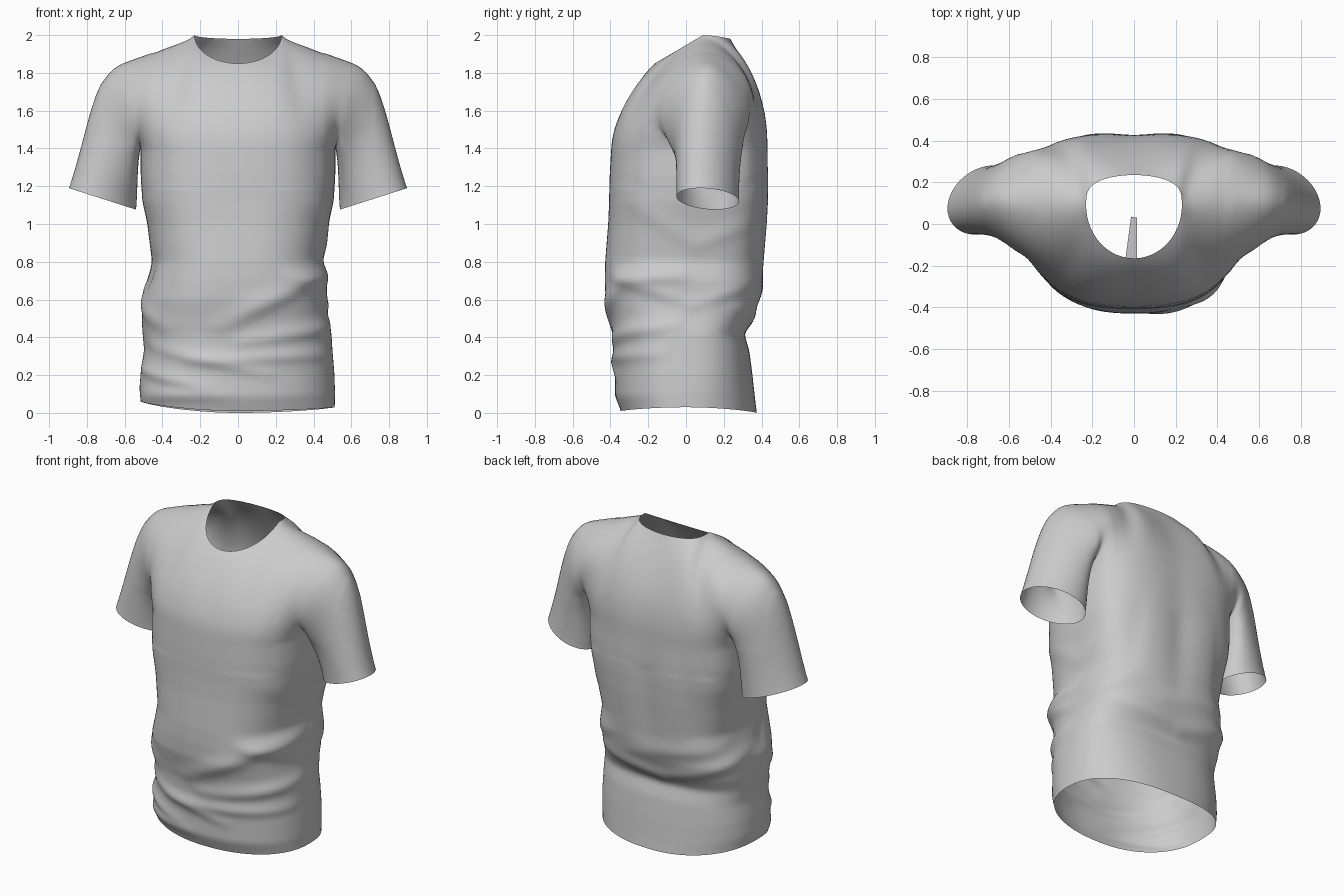
import bpy, bmesh, math
from mathutils import Vector as V

if "Cube" in bpy.data.objects:
    bpy.data.objects.remove(bpy.data.objects["Cube"])

M, ROWS, R, SR = 64, 84, 26, 30     # columns per half, body rows, yoke rows, sleeve rows
NECK = 14 / 32                      # share of the half panel taken by the neckline
TOP = 1.4                           # armpit height

# body profile: z, left half width, right half width, front y, back y
PROFILE = [
    (0.00, .515, .512, -.345, .375), (0.08, .522, .514, -.375, .365),
    (0.20, .514, .510, -.375, .352), (0.33, .497, .500, -.380, .335),
    (0.42, .505, .495, -.385, .308), (0.50, .510, .478, -.400, .350),
    (0.60, .505, .465, -.425, .388), (0.70, .478, .472, -.430, .405),
    (0.80, .455, .450, -.428, .415), (1.00, .480, .480, -.412, .432),
    (1.12, .506, .506, -.407, .438), (1.25, .515, .515, -.405, .440),
    (1.40, .515, .515, -.396, .434)]

# cloth folds: start angle, start z, end angle, end z, width, height (-90 = front)
FOLDS = [
    (-8, .73, -55, .71, .05, .024), (-50, .69, -100, .45, .05, .022),
    (-10, .47, -90, .37, .04, .020), (-20, .31, -120, .27, .035, .016),
    (-150, .35, -70, .20, .035, .016), (-170, .24, -110, .13, .030, .016),
    (-165, .08, -100, .09, .030, .012), (-180, .62, -135, .45, .050, .016),
    (-150, .80, -165, .66, .040, -.014), (-60, .72, 0, .57, .040, .014),
    (0, .57, 50, .68, .040, .014), (-45, 1.1, 0, .88, .050, .008),
    (0, .88, 40, 1.0, .050, .008), (35, .55, 100, .47, .045, .018),
    (100, .47, 175, .66, .045, .018), (75, .62, 150, .72, .050, .012),
    (90, .75, 90, 1.5, .080, -.016), (50, .8, 55, 1.3, .060, -.010),
    (130, .8, 125, 1.3, .060, -.010)]


def lerp(a, b, t):
    return a + (b - a) * t


def bezier(p, t):
    s = 1 - t
    return p[0] * s**3 + p[1] * (3 * s * s * t) + p[2] * (3 * s * t * t) + p[3] * t**3


def profile(z):
    for a, b in zip(PROFILE, PROFILE[1:]):
        if z <= b[0] + 1e-9:
            t = (z - a[0]) / (b[0] - a[0])
            return [lerp(a[i], b[i], t) for i in range(1, 5)]
    return PROFILE[-1][1:]


def body_point(j, z, back):
    """Point on the horizontal body section; j = 0 right side, M left side."""
    wl, wr, yf, yb = profile(z)
    phi = math.pi * j / M
    c, s = math.cos(phi), math.sin(phi)
    n = lerp(2.3, 3.2 if back else 2.75, min(1, z / 1.2))
    r = (abs(c)**n + abs(s)**n) ** (-1 / n)
    yc = .08 * z / TOP
    x = (wr if c > 0 else wl) * r * c
    y = yc + ((yb if back else yf) - yc) * r * s
    hem = .03 * c * c + (.03 * c * c if c < 0 else 0) + (0 if back else .01 * s * s)
    return V((x, y, z + hem * max(0, 1 - z / .35)))


def yoke_curve(j, back):
    """Bezier control points of one column from armpit level to neck or shoulder."""
    k = (j - M // 2) / (M // 2)
    a, side = abs(k), (-1 if k > 0 else 1)
    p0 = body_point(j, TOP, back)
    tip, corner = V((.61, .11, 1.86)), V((.23, .09, 2.0))
    off_c = V((0, .065, -.12)) if back else V((0, -.08, -.07))
    off_n = V((.03, .20, -.08)) if back else V((.03, -.23, -.10))
    off_t = V((0, .20, -.045)) if back else V((0, -.22, -.045))
    if a <= NECK:
        s = a / NECK
        c = max(0, math.cos(s * math.pi / 2))
        x = .23 * math.sin(s * math.pi / 2)
        p3 = V((x, .09 + .145 * c**.6, 2 - .02 * c)) if back else V((x, .09 - .255 * c, 2 - .15 * c))
    else:
        s = (a - NECK) / (1 - NECK)
        p3 = lerp(corner, tip, s)
    ease = s * s * (3 - 2 * s)
    off = lerp(off_c, off_n, ease) if a <= NECK else lerp(off_n, off_t, ease)
    if a > NECK:        # fullness over the shoulder blades and chest corners
        off = off + V((.02, .12 if back else -.07, -.02)) * math.sin(math.pi * s)
    p2 = p3 + off
    p3.x, p2.x = p3.x * side, p2.x * side
    up = V((0, .015, .22)) if back else V((0, -.004, .15))
    out = V((.005 * side, .44, .0)) if back else V((.005 * side, -.39, .0))
    return p0, p0 + lerp(up, out, a**3.2), p2, p3


def add_grid(bm, rows):
    vs = [[bm.verts.new(p) for p in row] for row in rows]
    for r0, r1 in zip(vs, vs[1:]):
        for i in range(len(r0) - 1):
            bm.faces.new((r0[i], r0[i + 1], r1[i + 1], r1[i]))


def fold_height(ang, z):
    h, k = 0, math.radians(.45)
    for a1, z1, a2, z2, w, amp in FOLDS:
        mid = (a1 + a2) / 2
        rel = (ang - mid + 180) % 360 - 180 + mid
        p, q, e = V((rel * k, z, 0)), V((a1 * k, z1, 0)), V((a2 * k, z2, 0))
        d = e - q
        t = max(0, min(1, (p - q).dot(d) / d.dot(d)))
        gap = p - (q + d * t)
        width = w * (.7 if gap.y < 0 else 1.1)      # steeper underside
        fade = .45 + .55 * math.sin(math.pi * t)
        h += amp * fade * math.exp(-(gap.length / width) ** 2)
    return h


def mesh_object(name, bm):
    me = bpy.data.meshes.new(name)
    for f in bm.faces:
        f.smooth = True
    bm.to_mesh(me)
    bm.free()
    ob = bpy.data.objects.new(name, me)
    bpy.context.collection.objects.link(ob)
    return ob


bm = bmesh.new()

# body tube and yoke, front and back halves
for back in (False, True):
    add_grid(bm, [[body_point(j, TOP * i / ROWS, back) for j in range(M + 1)]
                  for i in range(ROWS + 1)])
    curves = [yoke_curve(j, back) for j in range(M + 1)]
    add_grid(bm, [[bezier(c, i / R) for c in curves] for i in range(R + 1)])
bmesh.ops.remove_doubles(bm, verts=bm.verts[:], dist=1e-4)

# folds pushed outward from the body axis
for v in bm.verts:
    if v.co.z < 1.7:
        d = V((v.co.x, v.co.y - .08 * min(1, v.co.z / TOP), 0))
        ang = math.degrees(math.atan2(d.y / .42, d.x / .5))
        armpit = max(0, min(1, (1.35 - v.co.z) / .1))
        mask = max(armpit, 1 if abs(v.co.x) < .3 else 0)
        v.co += d.normalized() * fold_height(ang, v.co.z) * mask

# sleeves, swept from the armhole to the cuff
cuff, long_axis = V((.717, .115, 1.133)), V((.178, -.04, .057))
up_axis = V((-.31, 0, .95))
for side, col in ((1, 0), (-1, M)):
    b, f = yoke_curve(col, True), yoke_curve(col, False)
    hole = [bezier(b, i / R) for i in range(R + 1)] + [bezier(f, i / R) for i in range(R - 1, -1, -1)]
    strips = []
    for i, p0 in enumerate(hole):
        psi = math.pi * i / R
        top, sn = (1 - math.cos(psi)) / 2, math.sin(psi)
        p3 = cuff - long_axis * math.cos(psi) + V((0, .161 * sn, 0))
        p1 = lerp(V((.02, 0, -.09)), V((.16, 0, -.06)), top)
        p1.y = -.04 * sn if sn > 0 else -.06 * sn
        p2 = p3 + lerp(V((-.01, 0, .10)), up_axis * .36, top)
        p1.x, p2.x, p3.x = p1.x * side, p2.x * side, p3.x * side
        strips.append((p0, p0 + p1, p2, p3))
    add_grid(bm, [[bezier(s, k / SR) for s in strips] for k in range(SR + 1)])
bmesh.ops.remove_doubles(bm, verts=bm.verts[:], dist=1e-4)

# relax the cloth, more strongly around the armholes, chest line and neck corners
inner = [v for v in bm.verts if not v.is_boundary]
seam = [v for v in inner if v.co.z > 1.42 and .42 < abs(v.co.x) < .72]
chest = [v for v in inner if 1.2 < v.co.z < 1.6 and abs(v.co.x) < .45]
yoke = [v for v in inner if v.co.z > 1.6 and .12 < abs(v.co.x) < .45]
for verts, times in ((inner, 3), (seam, 6), (chest, 12), (yoke, 8)):
    for _ in range(times):
        bmesh.ops.smooth_vert(bm, verts=verts, factor=.5, use_axis_x=True,
                              use_axis_y=True, use_axis_z=True)
bmesh.ops.recalc_face_normals(bm, faces=bm.faces[:])
mesh_object("shirt", bm)

# narrow tapered strip of cloth inside the front, seen through the neck
bm = bmesh.new()
add_grid(bm, [[V((-.075, -.41, .62)), V((.015, -.41, .62))],
              [V((-.040, -.16, .64)), V((.015, -.16, .64))],
              [V((-.014, .035, .65)), V((.015, .030, .65))]])
mesh_object("inner_strip", bm)
